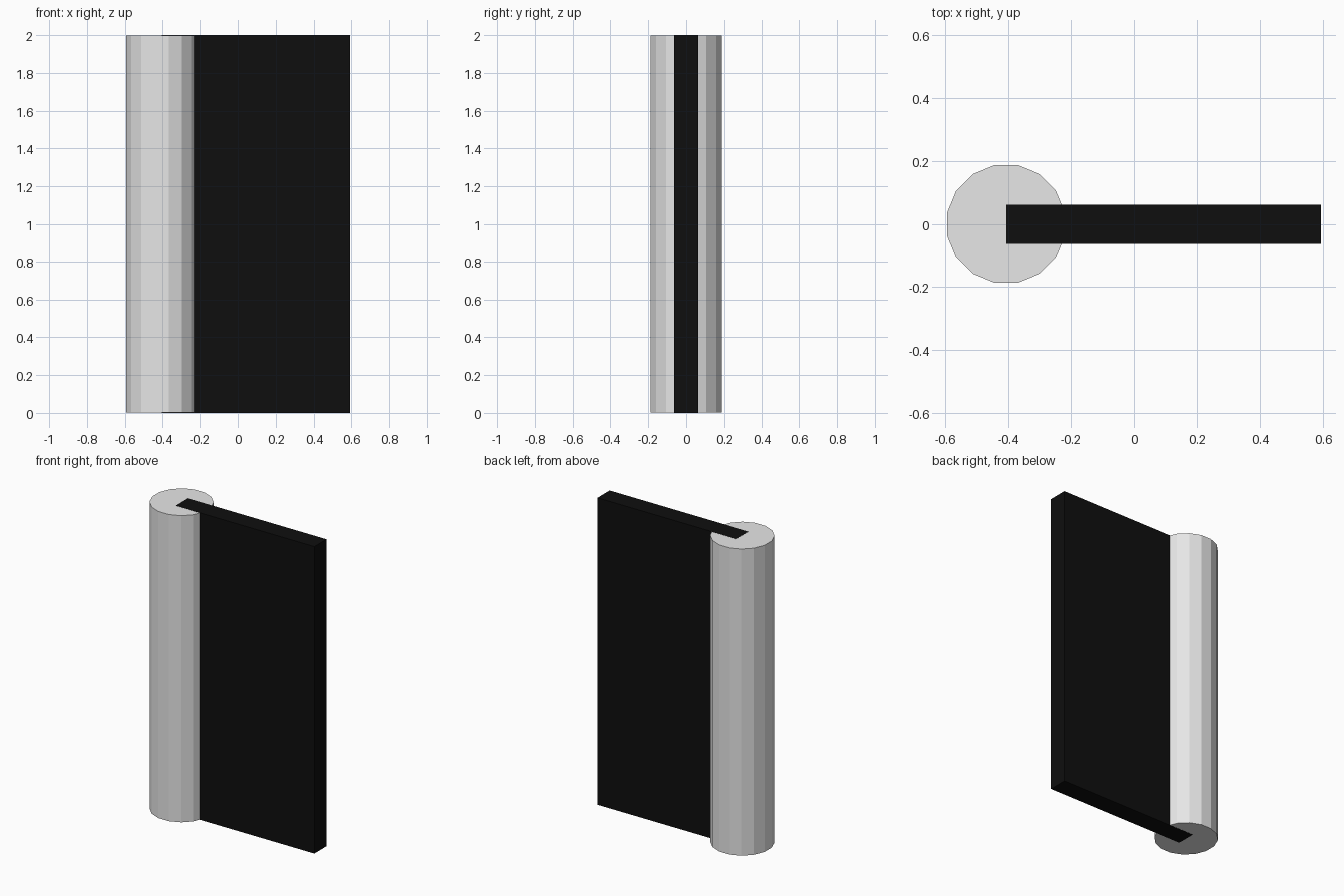
import bpy, math

if "Cube" in bpy.data.objects:
    bpy.data.objects.remove(bpy.data.objects["Cube"])

def material(name, rgb):
    m = bpy.data.materials.new(name)
    m.diffuse_color = (*rgb, 1)
    m.use_nodes = True
    m.node_tree.nodes["Principled BSDF"].inputs["Base Color"].default_value = m.diffuse_color
    return m

grey = material("light_grey", (0.8, 0.8, 0.8))
black = material("black", (0.0045, 0.0045, 0.0045))

POST_X, POST_R = -0.40625, 0.1875   # post axis and flat-side radius
SIDES = 16

# Sixteen-sided post, flats facing the axes; ends sit a hair inside the panel's
bpy.ops.mesh.primitive_cylinder_add(
    vertices=SIDES, radius=POST_R / math.cos(math.pi / SIDES), depth=1.998,
    location=(POST_X, 0, 1), rotation=(0, 0, math.pi / SIDES))
post = bpy.context.object
post.name = "post"
post.data.materials.append(grey)

# Flat panel running from the post axis to the right
bpy.ops.mesh.primitive_cube_add(size=1, location=(POST_X + 0.5, 0, 1))
panel = bpy.context.object
panel.name = "panel"
panel.scale = (1, 0.125, 2)
bpy.ops.object.transform_apply(location=False, rotation=False, scale=True)
panel.data.materials.append(black)
